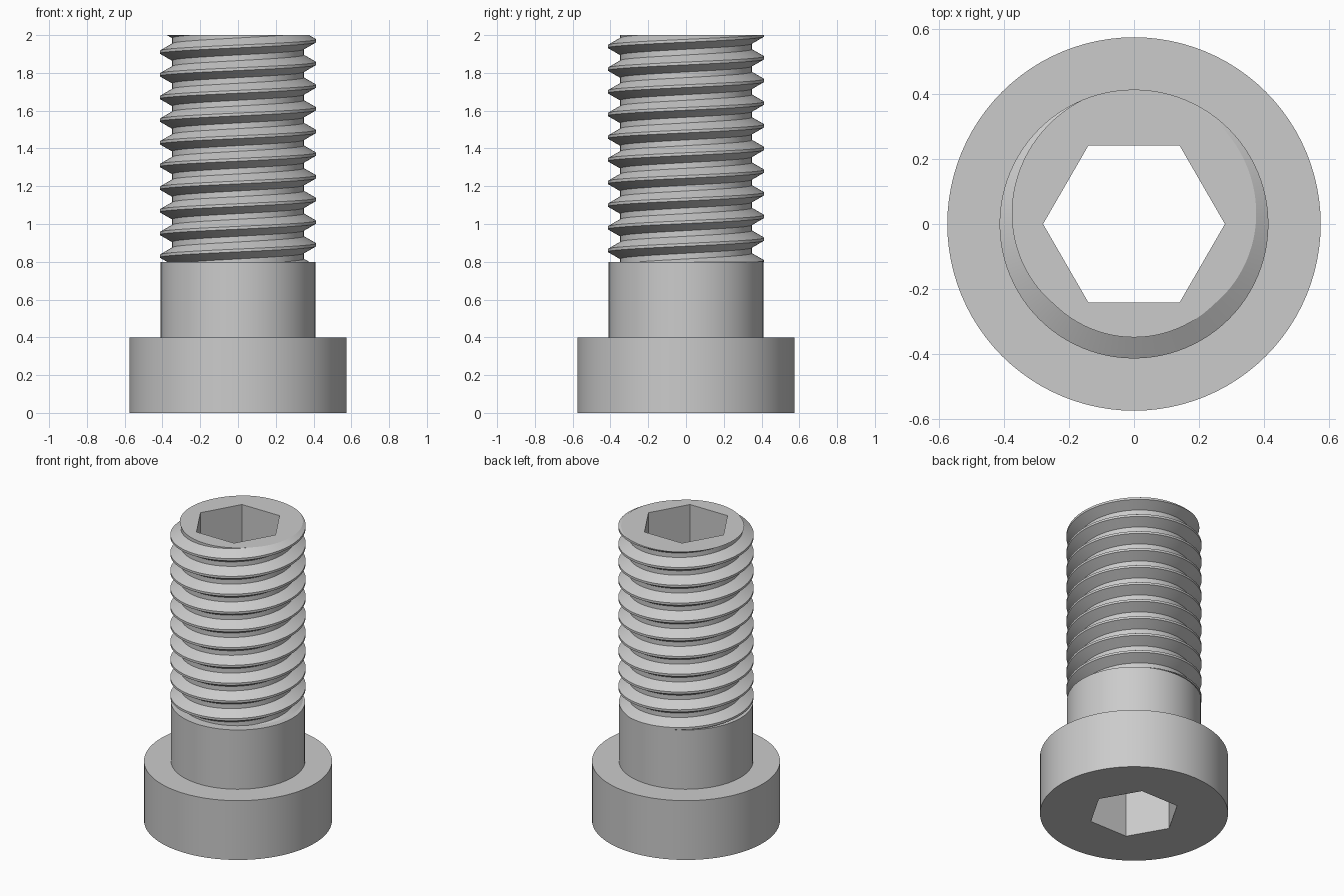
import bpy, bmesh, math
from mathutils import Vector

if "Cube" in bpy.data.objects:
    bpy.data.objects.remove(bpy.data.objects["Cube"])

SEG = 96          # segments around
HEX = 0.28        # socket corner radius
PITCH = 0.12
Z_THREAD, Z_TOP = 0.8, 2.0

steel = bpy.data.materials.new("grey_steel")
steel.diffuse_color = (0.6, 0.6, 0.6, 1)
steel.use_nodes = True
steel.node_tree.nodes["Principled BSDF"].inputs["Base Color"].default_value = steel.diffuse_color


def finish(bm, name):
    me = bpy.data.meshes.new(name)
    bm.to_mesh(me)
    bm.free()
    ob = bpy.data.objects.new(name, me)
    bpy.context.collection.objects.link(ob)
    me.materials.append(steel)
    bpy.ops.object.select_all(action='DESELECT')
    ob.select_set(True)
    bpy.context.view_layer.objects.active = ob
    bpy.ops.object.shade_smooth_by_angle(angle=math.radians(30))
    return ob


def hex_radius(a):
    local = a % (math.pi / 3) - math.pi / 6
    return HEX * math.cos(math.pi / 6) / math.cos(local)


# Head, plain shank and through socket, turned as one profile (None = hexagon)
profile = [(None, Z_TOP), (None, 0), (0.575, 0), (0.575, 0.4),
           (0.41, 0.4), (0.41, Z_THREAD), (0.345, Z_THREAD)]
bm = bmesh.new()
rings = []
for r, z in profile:
    ring = []
    for i in range(SEG):
        a = math.tau * i / SEG
        rad = hex_radius(a) if r is None else r
        ring.append(bm.verts.new((rad * math.cos(a), rad * math.sin(a), z)))
    rings.append(ring)
for lo, hi in zip(rings, rings[1:]):
    for i in range(SEG):
        n = (i + 1) % SEG
        bm.faces.new((lo[i], lo[n], hi[n], hi[i]))
finish(bm, "head_and_shank")

# Helical thread: crest flat, flank, root flat, flank
tooth = [(0.414, -0.0075), (0.414, 0.0075), (0.349, 0.045), (0.349, 0.075)]
bm = bmesh.new()
turns = 14
rows = []
for i in range(SEG * turns + 1):
    a = math.tau * i / SEG + math.pi / 2
    base = Z_TOP + PITCH * (i / SEG - 12)
    rows.append([bm.verts.new((r * math.cos(a), r * math.sin(a), base + dz))
                 for r, dz in tooth])
for i in range(SEG * (turns - 1)):
    here = rows[i] + [rows[i + SEG][0]]
    there = rows[i + 1] + [rows[i + 1 + SEG][0]]
    for j in range(4):
        bm.faces.new((here[j], there[j], there[j + 1], here[j + 1]))

# Trim the thread flat at both ends
for z, n in ((Z_THREAD, -1), (Z_TOP, 1)):
    bmesh.ops.bisect_plane(bm, geom=bm.verts[:] + bm.edges[:] + bm.faces[:],
                           dist=1e-5, plane_co=(0, 0, z), plane_no=(0, 0, n),
                           clear_outer=True)
bmesh.ops.delete(bm, geom=[v for v in bm.verts if not v.link_faces], context='VERTS')

# End face with the hexagonal opening
rim = [e for e in bm.edges if e.is_boundary
       and all(abs(v.co.z - Z_TOP) < 1e-4 for v in e.verts)]
corners = [bm.verts.new((HEX * math.cos(k * math.pi / 3),
                         HEX * math.sin(k * math.pi / 3), Z_TOP)) for k in range(6)]
rim += [bm.edges.new((corners[k], corners[(k + 1) % 6])) for k in range(6)]
fill = bmesh.ops.triangle_fill(bm, edges=rim, use_beauty=True, normal=Vector((0, 0, 1)))
for f in fill["geom"]:
    if isinstance(f, bmesh.types.BMFace):
        f.normal_update()
        if f.normal.z < 0:
            f.normal_flip()
finish(bm, "thread")
